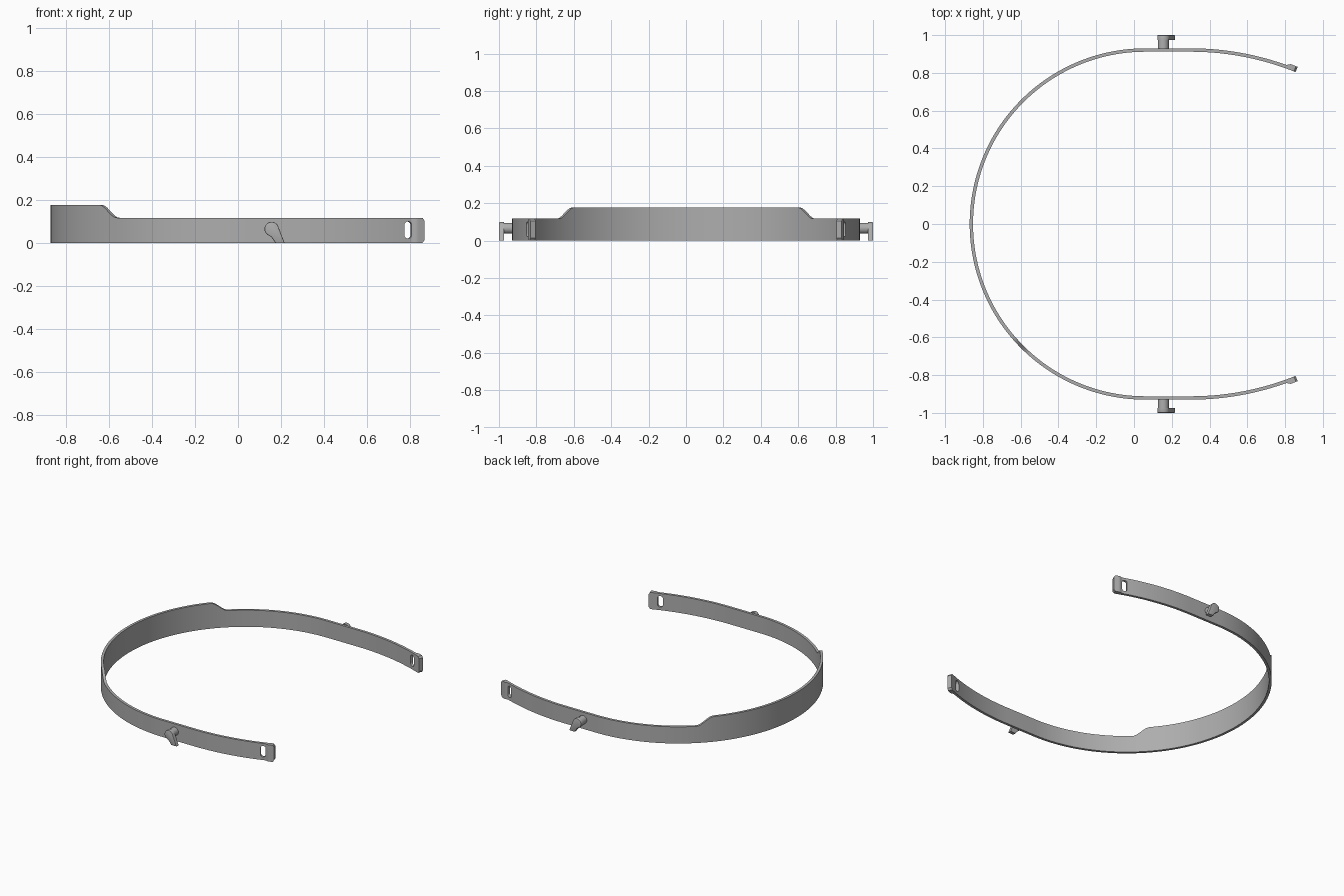
import bpy, bmesh, math
from mathutils import Matrix, Vector

if "Cube" in bpy.data.objects:
    bpy.data.objects.remove(bpy.data.objects["Cube"])

grey = bpy.data.materials.new("satin grey")
grey.use_nodes = True
grey.diffuse_color = (0.42, 0.42, 0.42, 1)
grey.node_tree.nodes["Principled BSDF"].inputs["Base Color"].default_value = (0.42, 0.42, 0.42, 1)

R, CX, THICK = 0.93, 0.06, 0.018      # rear arc
BEND_X, BEND_R, TIP_X = 0.3, 1.5, 0.862  # gently curved arms


def smoothstep(a, b, x):
    t = min(max((x - a) / (b - a), 0), 1)
    return t * t * (3 - 2 * t)


def finish(name, bm):
    """Make an object mirrored to both sides of the band."""
    bmesh.ops.recalc_face_normals(bm, faces=bm.faces)
    mesh = bpy.data.meshes.new(name)
    bm.to_mesh(mesh)
    bm.free()
    ob = bpy.data.objects.new(name, mesh)
    bpy.context.collection.objects.link(ob)
    mesh.materials.append(grey)
    mirror = ob.modifiers.new("both sides", 'MIRROR')
    mirror.use_axis = (False, True, False)
    mirror.merge_threshold = 0.0005
    return ob


def smooth(ob):
    bpy.ops.object.select_all(action='DESELECT')
    ob.select_set(True)
    bpy.context.view_layer.objects.active = ob
    bpy.ops.object.shade_smooth_by_angle(angle=math.radians(35))


def prism(name, outline, y0, y1, matrix=Matrix(), bevel=0.0):
    """Extrude an x-z outline along y."""
    bm = bmesh.new()
    face = bm.faces.new([bm.verts.new((x, y0, z)) for x, z in outline])
    out = bmesh.ops.extrude_face_region(bm, geom=[face])
    moved = [v for v in out["geom"] if isinstance(v, bmesh.types.BMVert)]
    bmesh.ops.translate(bm, verts=moved, vec=(0, y1 - y0, 0))
    if bevel:
        rim = [e for e in bm.edges if all(abs(v.co.y - y1) < 1e-5 for v in e.verts)]
        bmesh.ops.bevel(bm, geom=rim, offset=bevel, segments=2, profile=0.5, affect='EDGES')
    bmesh.ops.transform(bm, matrix=matrix, verts=bm.verts)
    return finish(name, bm)


def arc(cx, cz, r, a0, a1, n):
    return [(cx + r * math.cos(math.radians(a0 + (a1 - a0) * i / n)),
             cz + r * math.sin(math.radians(a0 + (a1 - a0) * i / n))) for i in range(n + 1)]


# Band path: outer point and outward normal, from the rear centre to the tip
path = []
for i in range(91):
    a = math.pi - math.pi / 2 * i / 90
    n = Vector((math.cos(a), math.sin(a), 0))
    path.append((Vector((CX, 0, 0)) + n * R, n))
path[0][0].y = 0
end_angle = math.asin((TIP_X - BEND_X) / BEND_R)
for i in range(61):
    a = end_angle * i / 60
    n = Vector((math.sin(a), math.cos(a), 0))
    path.append((Vector((BEND_X, R - BEND_R, 0)) + n * BEND_R, n))

# Band: raised at the rear, thickened lip and rounded corners at the tips
bm = bmesh.new()
rings = []
CORNER = 0.014
for p, n in path:
    top = 0.178 - 0.06 * smoothstep(-0.645, -0.565, p.x)
    d = max(0, p.x - (TIP_X - CORNER))
    cut = CORNER - math.sqrt(max(CORNER ** 2 - d ** 2, 0))
    outer = p + n * 0.012 * smoothstep(0.805, 0.825, p.x)
    inner = p - n * THICK
    if p.y < 1e-6:
        outer.y = inner.y = 0
    rings.append([bm.verts.new((q.x, q.y, z)) for q, z in
                  ((outer, cut), (outer, top - cut), (inner, top - cut), (inner, cut))])
for a, b in zip(rings, rings[1:]):
    for k in range(4):
        bm.faces.new((a[k], a[(k + 1) % 4], b[(k + 1) % 4], b[k]))
bm.faces.new(rings[-1])
band = finish("band", bm)

# Upright slots near the tips
slot_x = 0.79
tilt = math.asin((slot_x - BEND_X) / BEND_R)
slot_y = R - BEND_R + BEND_R * math.cos(tilt)
place = Matrix.Translation((slot_x, slot_y, 0)) @ Matrix.Rotation(-tilt, 4, 'Z')
outline = arc(0, 0.083, 0.018, 0, 180, 10) + arc(0, 0.039, 0.018, 180, 360, 10)
cutter = prism("slot_cutter", outline, -0.06, 0.06, place)
cutter.hide_render = True
cutter.hide_set(True)
cut = band.modifiers.new("slots", 'BOOLEAN')
cut.operation = 'DIFFERENCE'
cut.solver = 'EXACT'
cut.object = cutter
smooth(band)

# Side pegs, each ending in a hook with a slanting tail
peg = prism("side_peg", arc(0.155, 0.066, 0.029, 0, 345, 23), R - 0.01, 0.985)
smooth(peg)
hook_outline = arc(0.156, 0.066, 0.033, 20, 250, 18) + [(0.155, 0.028), (0.175, 0), (0.217, 0)]
hook = prism("peg_hook", hook_outline, 0.974, 1.0, bevel=0.004)
smooth(hook)
